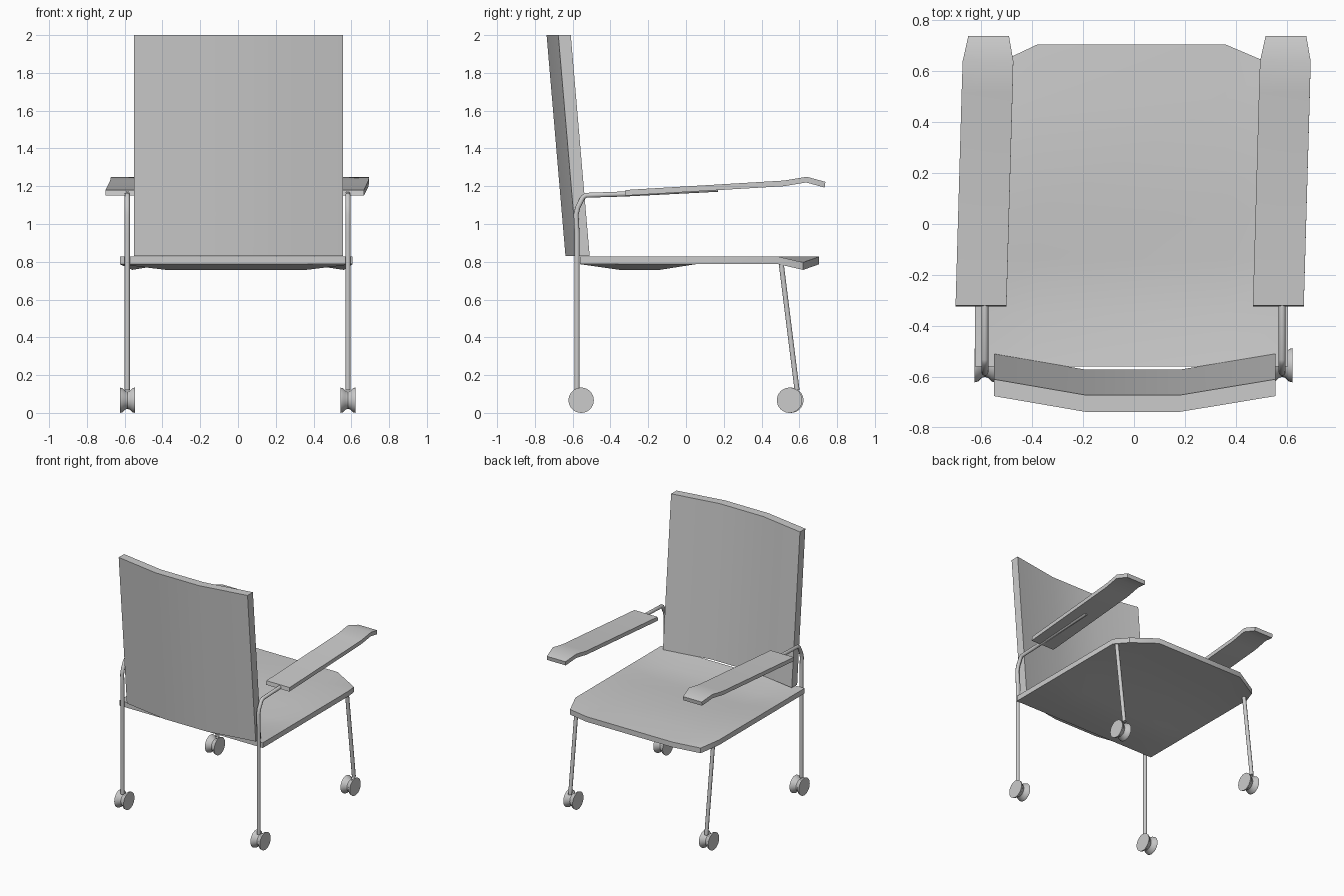
import bpy, bmesh, math
from mathutils import Vector

if "Cube" in bpy.data.objects:
    bpy.data.objects.remove(bpy.data.objects["Cube"])


def finish(obj, angle=35):
    bpy.ops.object.select_all(action='DESELECT')
    bpy.context.view_layer.objects.active = obj
    obj.select_set(True)
    if obj.type == 'CURVE':
        bpy.ops.object.convert(target='MESH')
        obj = bpy.context.object
    bpy.ops.object.shade_smooth_by_angle(angle=math.radians(angle))
    return obj


def from_bmesh(name, bm):
    bmesh.ops.recalc_face_normals(bm, faces=bm.faces)
    mesh = bpy.data.meshes.new(name)
    bm.to_mesh(mesh)
    bm.free()
    obj = bpy.data.objects.new(name, mesh)
    bpy.context.collection.objects.link(obj)
    return finish(obj)


def slab(name, rows, offset):
    """Surface through a grid of points, thickened along offset."""
    bm = bmesh.new()
    grid = [[bm.verts.new(p) for p in row] for row in rows]
    for a, b in zip(grid, grid[1:]):
        for i in range(len(a) - 1):
            bm.faces.new((a[i], a[i + 1], b[i + 1], b[i]))
    bottom = bmesh.ops.duplicate(bm, geom=bm.verts[:] + bm.edges[:] + bm.faces[:])
    copies = bottom['vert_map']
    rim = [e for e in bm.edges if e.is_boundary and e.verts[0] in copies
           and e not in bottom['geom']]
    rim = [e for e in rim if e.verts[0] in {v for r in grid for v in r}]
    for v in [v for r in grid for v in r]:
        copies[v].co += Vector(offset)
    for e in rim:
        a, b = e.verts
        bm.faces.new((a, b, copies[b], copies[a]))
    return from_bmesh(name, bm)


def tube(name, points, radius=0.014):
    curve = bpy.data.curves.new(name, 'CURVE')
    curve.dimensions = '3D'
    curve.bevel_depth = radius
    curve.bevel_resolution = 3
    curve.use_fill_caps = True
    spline = curve.splines.new('POLY')
    spline.points.add(len(points) - 1)
    for sp, p in zip(spline.points, points):
        sp.co = (*p, 1)
    obj = bpy.data.objects.new(name, curve)
    bpy.context.collection.objects.link(obj)
    return finish(obj, 50)


def wheel(name, x, y, z=0.067, sides=32):
    """Spool-shaped wheel: two discs meeting in a narrow waist."""
    profile = [(-0.04, 0.067), (-0.027, 0.064), (-0.013, 0.050), (0, 0.045),
               (0.013, 0.050), (0.027, 0.064), (0.04, 0.067)]
    bm = bmesh.new()
    rings = []
    for dx, r in profile:
        rings.append([bm.verts.new((x + dx, y + r * math.cos(t), z + r * math.sin(t)))
                      for t in (math.tau * k / sides for k in range(sides))])
    for a, b in zip(rings, rings[1:]):
        for k in range(sides):
            n = (k + 1) % sides
            bm.faces.new((a[k], a[n], b[n], b[k]))
    bm.faces.new(rings[0])
    bm.faces.new(rings[-1])
    return from_bmesh(name, bm)


# Seat: flat sides, hollow in the rear middle, lowered front corners
TOP = 0.827
seat_rows = []
for y, sag in [(-0.56, 0), (-0.35, 0.03), (-0.14, 0.03), (0.05, 0), (0.49, 0)]:
    seat_rows.append([(-0.625, y, TOP), (-0.38, y, TOP - sag),
                      (0.36, y, TOP - sag), (0.605, y, TOP)])
seat_rows.append([(-0.56, 0.62, TOP - 0.03), (-0.38, 0.705, TOP),
                  (0.36, 0.705, TOP), (0.56, 0.62, TOP - 0.03)])
slab("seat", seat_rows, (0, 0, -0.04))

# Backrest: three-panel curve leaning backwards
back_profile = [(-0.55, -0.51), (-0.19, -0.572), (0.18, -0.572), (0.555, -0.51)]
slab("backrest", [[(x, y - lean, z) for x, y in back_profile]
                  for z, lean in ((0.83, 0), (2.0, 0.1))], (0, -0.066, 0))

# Armrests: stations of y, left x, right x, top z
arm = [(-0.32, -0.115, 0.085, 1.180), (0.52, -0.091, 0.109, 1.230),
       (0.64, -0.087, 0.112, 1.250), (0.738, -0.065, 0.095, 1.223)]

for side, x in (("left", -0.586), ("right", 0.582)):
    slab(side + "_armrest", [[(x + a, y, z), (x + b, y, z)] for y, a, b, z in arm],
         (0, -0.004, -0.03))

    # Rear leg continuing up into the armrest support
    tube(side + "_rear_leg", [(x, -0.577, 0.12), (x, -0.577, 0.95), (x, -0.582, 1.05),
                              (x, -0.572, 1.09), (x, -0.545, 1.142), (x, -0.53, 1.152),
                              (x, -0.32, 1.159), (x, 0.17, 1.184)])
    # Slanted front leg
    tube(side + "_front_leg", [(x, 0.503, 0.80), (x, 0.588, 0.12)])

    # Wheels
    wheel(side + "_rear_wheel", x, -0.555)
    wheel(side + "_front_wheel", x, 0.548 if side == "right" else 0.555)
